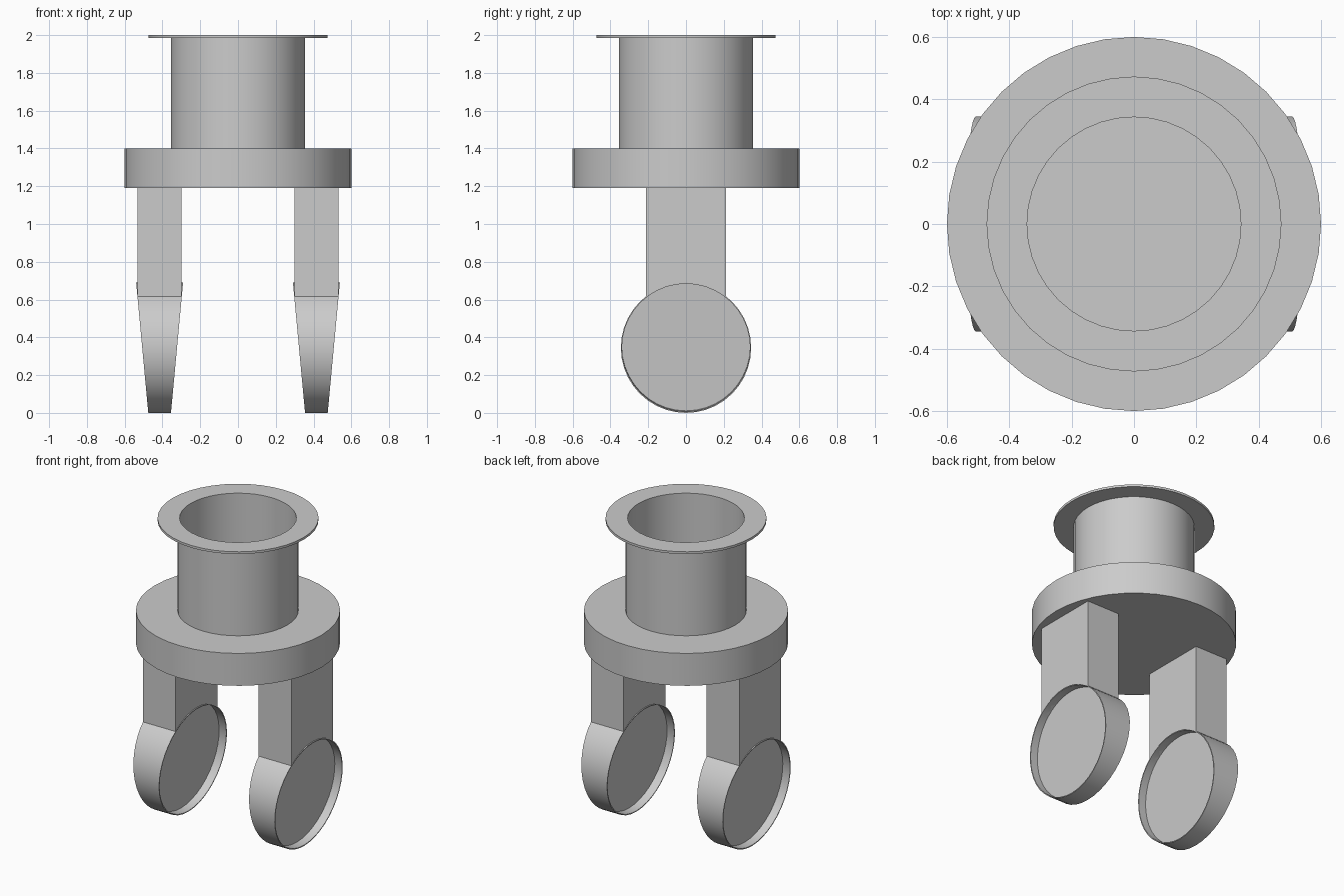
import bpy, bmesh
from math import sin, cos, pi, radians, asin

cube = bpy.data.objects.get("Cube")
if cube:
    bpy.data.objects.remove(cube, do_unlink=True)

grey = bpy.data.materials.new("plain_grey")
grey.use_nodes = True
grey.diffuse_color = (0.6, 0.6, 0.6, 1)
grey.node_tree.nodes["Principled BSDF"].inputs["Base Color"].default_value = (0.6, 0.6, 0.6, 1)

SEGMENTS = 40
LEG_X, LEG_HALF, LEG_DEPTH = 0.415, 0.117, 0.213
WHEEL_R, RIM, RECESS = 0.345, 0.006, 0.052
TILT = 0.093  # how fast the wheel's half width grows with height


def finish(name, bm):
    bmesh.ops.recalc_face_normals(bm, faces=bm.faces)
    mesh = bpy.data.meshes.new(name)
    bm.to_mesh(mesh)
    bm.free()
    obj = bpy.data.objects.new(name, mesh)
    bpy.context.collection.objects.link(obj)
    mesh.materials.append(grey)
    bpy.ops.object.select_all(action='DESELECT')
    obj.select_set(True)
    bpy.context.view_layer.objects.active = obj
    bpy.ops.object.shade_smooth_by_angle(angle=radians(35))
    return obj


def bridge(bm, a, b):
    for i in range(len(a)):
        j = (i + 1) % len(a)
        bm.faces.new((a[i], a[j], b[j], b[i]))


def lathe(name, profile):
    """Revolve a (radius, height) profile about z and cap both ends."""
    bm = bmesh.new()
    rings = []
    for r, z in profile:
        angles = [2 * pi * i / SEGMENTS for i in range(SEGMENTS)]
        rings.append([bm.verts.new((r * cos(a), r * sin(a), z)) for a in angles])
    for a, b in zip(rings, rings[1:]):
        bridge(bm, a, b)
    bm.faces.new(rings[0])
    bm.faces.new(rings[-1])
    return finish(name, bm)


def wheel(name, x):
    """Wedge-shaped wheel with a thin rim and a recessed disc on each side."""
    bm = bmesh.new()

    def ring(side, radius, depth):
        verts = []
        for i in range(SEGMENTS):
            a = 2 * pi * i / SEGMENTS
            z = WHEEL_R + radius * cos(a)
            half = 0.06 + TILT * z - depth
            verts.append(bm.verts.new((x + side * half, radius * sin(a), z + depth * TILT)))
        return verts

    outers = []
    for side in (-1, 1):
        outer = ring(side, WHEEL_R, 0)
        lip = ring(side, WHEEL_R - RIM, 0)
        disc = ring(side, WHEEL_R - RIM, RECESS)
        bridge(bm, outer, lip)
        bridge(bm, lip, disc)
        bm.faces.new(disc)
        outers.append(outer)
    bridge(bm, *outers)
    return finish(name, bm)


def leg(name, x):
    """Upright block whose foot is curved to sit on the wheel."""
    bm = bmesh.new()
    r = WHEEL_R - 0.003
    span = asin(LEG_DEPTH / r)
    outline = [(r * sin(a), WHEEL_R + r * cos(a))
               for a in (span * (i / 5 - 1) for i in range(11))]
    outline += [(LEG_DEPTH, 1.2), (-LEG_DEPTH, 1.2)]
    sides = [[bm.verts.new((x + s * LEG_HALF, y, z)) for y, z in outline] for s in (-1, 1)]
    bridge(bm, *sides)
    for side in sides:
        bm.faces.new(side)
    return finish(name, bm)


# Round base plate and the open flanged tube on top of it
lathe("base_plate", [(0.6, 1.19), (0.6, 1.40)])
lathe("flanged_tube", [(0.355, 1.395), (0.355, 1.985), (0.473, 1.985),
                       (0.473, 2.0), (0.343, 2.0), (0.343, 1.402)])

# Legs and wheels
for label, sign in (("left", 1), ("right", -1)):
    leg(label + "_leg", sign * LEG_X)
    wheel(label + "_wheel", sign * LEG_X)
